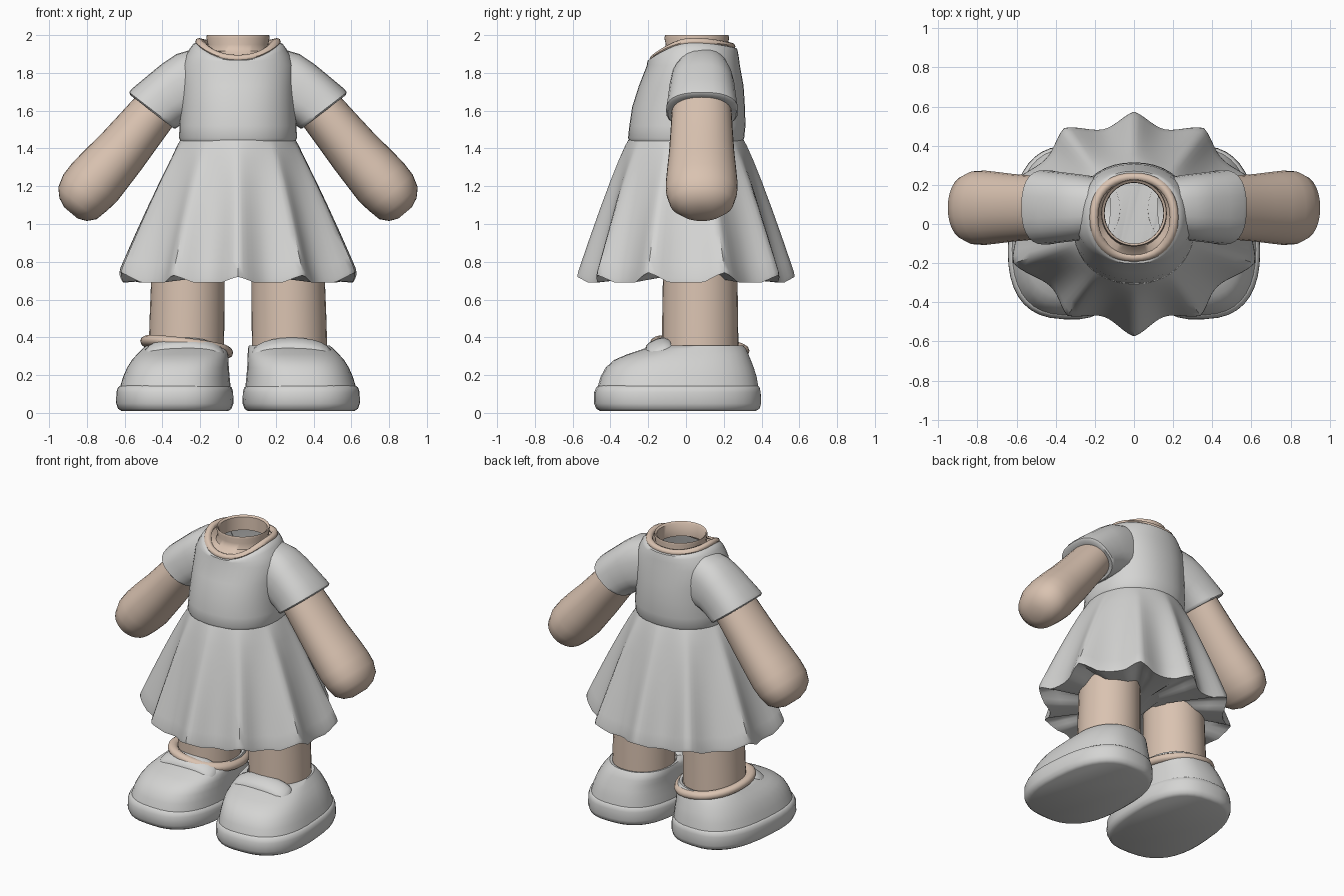
import bpy, bmesh, math
from mathutils import Vector

if "Cube" in bpy.data.objects:
    bpy.data.objects.remove(bpy.data.objects["Cube"])

TAU = math.tau


def material(name, rgb):
    m = bpy.data.materials.new(name)
    m.diffuse_color = (*rgb, 1)
    m.use_nodes = True
    m.node_tree.nodes["Principled BSDF"].inputs["Base Color"].default_value = m.diffuse_color
    return m


GREY = material("pale grey cloth", (0.66, 0.66, 0.65))
SKIN = material("warm tan", (0.70, 0.545, 0.44))


def spow(v, e):
    return math.copysign(abs(v) ** e, v)


def ring(c, u, v, n=32, power=2.0):
    """Superellipse loop around c with half axes u and v."""
    c, u, v, e = Vector(c), Vector(u), Vector(v), 2 / power
    return [c + u * spow(math.cos(TAU * i / n), e) + v * spow(math.sin(TAU * i / n), e)
            for i in range(n)]


def loft(name, rings, mat, cap_start=False, cap_end=False, closed=False, angle=50):
    """Skin a list of equal loops into one smooth object."""
    bm = bmesh.new()
    loops = [[bm.verts.new(p) for p in r] for r in rings]
    n = len(loops[0])
    pairs = list(zip(loops, loops[1:]))
    if closed:
        pairs.append((loops[-1], loops[0]))
    for a, b in pairs:
        for i in range(n):
            j = (i + 1) % n
            bm.faces.new((a[i], a[j], b[j], b[i]))
    if cap_start:
        bm.faces.new(loops[0][::-1])
    if cap_end:
        bm.faces.new(loops[-1])
    bmesh.ops.recalc_face_normals(bm, faces=bm.faces)
    me = bpy.data.meshes.new(name)
    bm.to_mesh(me)
    bm.free()
    ob = bpy.data.objects.new(name, me)
    bpy.context.collection.objects.link(ob)
    me.materials.append(mat)
    bpy.ops.object.select_all(action='DESELECT')
    ob.select_set(True)
    bpy.context.view_layer.objects.active = ob
    bpy.ops.object.shade_smooth_by_angle(angle=math.radians(angle))
    return ob


def flat(z, rx, y0, y1, power=2.2, n=40):
    """Horizontal loop from its half width and front/back limits."""
    return ring((0, (y0 + y1) / 2, z), (rx, 0, 0), (0, (y1 - y0) / 2, 0), n, power)


def neckline(grow, lift, n=40):
    """Scooped loop: high at the shoulders, low at the front."""
    out = []
    for i in range(n):
        a = TAU * i / n
        c, s = spow(math.cos(a), 0.9), spow(math.sin(a), 0.9)
        z = 1.965 - (0.09 if s < 0 else 0.025) * s * s + lift
        out.append(Vector(((0.205 + grow) * c, 0.035 + (0.205 + grow) * s, z)))
    return out


def shoulder(t):
    """Loop blended between the chest and the neckline."""
    low, high = flat(1.84, 0.30, -0.207, 0.285), neckline(0.03, -0.01)
    return [a.lerp(b, t) + Vector((0, 0, 0.045 * t * (1 - t))) for a, b in zip(low, high)]


# bodice
loft("bodice", [flat(1.44, 0.305, -0.30, 0.30), flat(1.455, 0.312, -0.307, 0.308),
                flat(1.52, 0.31, -0.30, 0.315), flat(1.62, 0.305, -0.285, 0.312),
                flat(1.73, 0.302, -0.25, 0.305), shoulder(0), shoulder(0.35),
                shoulder(0.7), shoulder(1), neckline(0.0, 0.0)], GREY)

# neckband: small tube following the neckline
loft("neckband", [neckline(0.022 * math.cos(t), 0.02 * math.sin(t))
                  for t in [TAU * k / 8 for k in range(8)]], SKIN, closed=True)

# neck with a flared open top
loft("neck", [neckline(0.0, 0.008), flat(1.915, 0.168, -0.12, 0.23, 2),
              flat(1.95, 0.160, -0.107, 0.222, 2), flat(1.985, 0.168, -0.115, 0.228, 2),
              flat(2.0, 0.165, -0.11, 0.225, 2), flat(1.99, 0.152, -0.10, 0.212, 2),
              flat(1.90, 0.15, -0.10, 0.21, 2)], SKIN)


# skirt: ten folds that deepen toward the hem
def skirt_ring(t, scale=1.0, lift=0.0, n=120):
    out = []
    for i in range(n):
        a = TAU * i / n
        c, s = math.cos(a), math.sin(a)
        fold = 1 - 1.5 * abs(math.sin(5 * (a - math.pi / 2))) ** 1.3
        hem_r = 0.53 + 0.05 * fold + 0.095 * c * c
        if s < 0:
            hem_r -= 0.03 * math.sin(2 * a) ** 2
        r = (0.305 + (hem_r - 0.305) * t ** 0.88) * scale
        hem_z = 0.69 + max(fold, 0) * (0.03 + 0.025 * c * c)
        out.append(Vector((r * c, r * s, 1.445 + (hem_z - 1.445) * t + lift)))
    return out


loft("skirt", [skirt_ring(t) for t in (0, 0.04, 0.15, 0.3, 0.5, 0.7, 0.88, 0.97)]
     + [skirt_ring(1, 0.99), skirt_ring(1, 0.96, 0.002), skirt_ring(1, 0.8, 0.01),
        skirt_ring(1, 0.4, 0.03)], GREY, cap_end=True)


# sleeves and arms
def limb(name, rows, mat, yc, side, cap, power):
    """rows: centre x, z, half axis x, z in the front plane, half depth."""
    loft(name, [ring((side * x, yc, z), (side * ux, 0, uz), (0, d, 0), 28, power)
                for x, z, ux, uz, d in rows], mat, cap_end=cap)


SLEEVE = [(0.18, 1.755, 0.06, 0.17, 0.15), (0.25, 1.735, 0.075, 0.165, 0.165),
          (0.32, 1.705, 0.084, 0.142, 0.174), (0.39, 1.655, 0.106, 0.116, 0.182),
          (0.44, 1.615, 0.123, 0.10, 0.188), (0.452, 1.602, 0.124, 0.095, 0.191),
          (0.455, 1.594, 0.115, 0.088, 0.182), (0.445, 1.60, 0.085, 0.065, 0.13)]
ARM = [(0.36, 1.70, .12, .145), (0.44, 1.60, .125, .158), (0.53, 1.49, .133, .165),
       (0.62, 1.38, .142, .173), (0.70, 1.29, .151, .183), (0.76, 1.22, .156, .19),
       (0.81, 1.165, .150, .188), (0.85, 1.11, .132, .168), (0.873, 1.076, .094, .12),
       (0.884, 1.058, .045, .06)]
ARM = [(x, z, .77 * w, .64 * w, d) for x, z, w, d in ARM]


# shoes: broad rounded outlines, barely turned outward
def shoe_ring(side, z, toe, heel, half, shift=0.0, power=2.6, n=40, tip=0.0):
    turn = math.radians(3)
    out = []
    for i in range(n):
        a = TAU * i / n
        c = spow(math.cos(a), 2 / power)
        along = (toe - heel) / 2 + (toe + heel) / 2 * c
        across = half * spow(math.sin(a), 2 / power) * (1 + 0.04 * c) + shift
        x = 0.332 + along * math.sin(turn) + across * math.cos(turn)
        y = -0.045 - along * math.cos(turn) + across * math.sin(turn)
        out.append(Vector((side * x, y, z + tip * c)))
    return out


SOLE = [(0.01, .41, .415, .28), (0.022, .43, .435, .298), (0.05, .443, .443, .308),
        (0.11, .442, .441, .307), (0.135, .43, .435, .299), (0.144, .42, .425, .285)]
UPPER = [(0.13, .425, .43, .292, -.002), (0.19, .408, .42, .28, -.008), (0.24, .38, .405, .267, -.016),
         (0.28, .335, .39, .254, -.027), (0.31, .265, .378, .24, -.038),
         (0.34, .175, .365, .225, -.05, 2.4), (0.358, .115, .35, .213, -.055, 2.2),
         (0.355, .085, .335, .198, -.055, 2.1), (0.31, .07, .32, .185, -.055, 2)]

for side, tag in ((-1, "left"), (1, "right")):
    limb(tag + "_sleeve", SLEEVE, GREY, 0.085, side, False, 2.5)
    limb(tag + "_arm", ARM, SKIN, 0.083, side, True, 2.1)
    # leg
    loft(tag + "_leg", [ring((side * x, 0.075, z), (r, 0, 0), (0, r + 0.003, 0), 28)
                        for z, x, r in ((0.25, .275, .2), (0.5, .27, .198), (0.86, .262, .192))], SKIN)
    loft(tag + "_shoe_sole", [shoe_ring(side, *r) for r in SOLE], GREY, True, True)
    loft(tag + "_shoe_upper", [shoe_ring(side, *r) for r in UPPER], GREY)
    # instep strap: broad flattened band sunk into the foot
    strap = []
    for k in range(13):
        a = math.pi * k / 12
        cen = Vector((side * (0.285 + 0.19 * math.cos(a)), -0.135 - 0.015 * math.sin(a),
                      0.285 + 0.078 * math.sin(a) ** 0.7))
        out = Vector((side * math.cos(a), -0.35, math.sin(a))) * 0.028
        strap.append(ring(cen, out, (0, -0.065, -0.024), 12))
    loft(tag + "_shoe_strap", strap, GREY, True, True)

# tan ankle trim on one shoe
loft("left_ankle_trim", [
    [p + Vector((0, 0, 0.03 * math.sin(t) - 0.12 * (p.x + 0.27)))
     for p in shoe_ring(-1, 0.348, .11 + .034 * math.cos(t), .35 + .034 * math.cos(t),
                        .212 + .034 * math.cos(t), -.055, 2.2, tip=0.02)]
    for t in [TAU * k / 10 for k in range(10)]], SKIN, closed=True)
